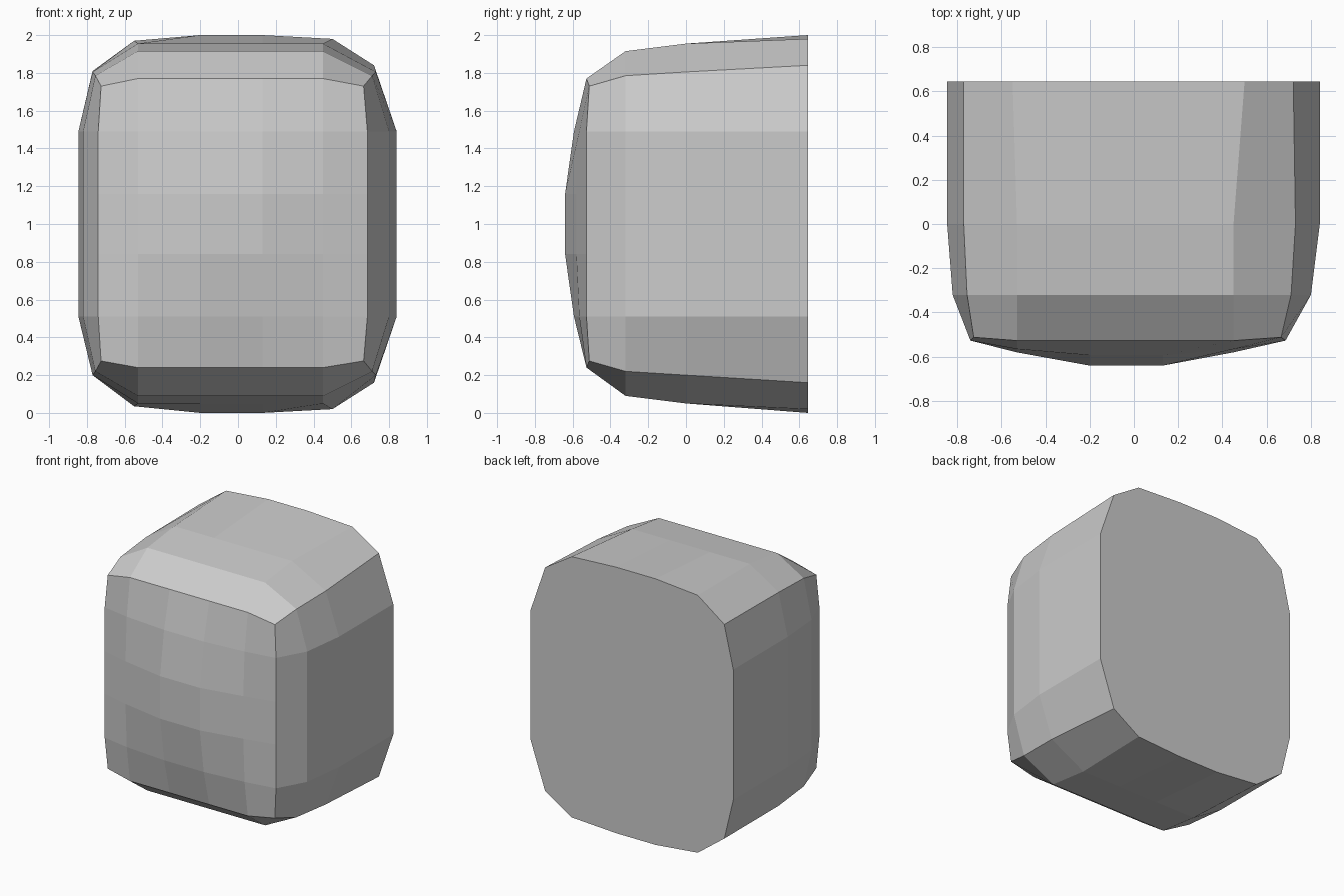
import bpy, bmesh

if "Cube" in bpy.data.objects:
    bpy.data.objects.remove(bpy.data.objects["Cube"])

XS = (-0.53, -0.2, 0.13, 0.45)   # inner columns
ZS = (0.51, 0.84, 1.16, 1.49)    # inner rows


def ring(y, left, right, cl, cr, top, bottom, ct, cb, xs=XS, y_corner=None):
    """20-point rounded outline: side x values, corner x/z values, top and bottom z rows."""
    yc = y if y_corner is None else y_corner
    pts = [(cl, yc, cb[0])]
    pts += [(x, y, z) for x, z in zip(xs, bottom)]
    pts += [(cr, yc, cb[1])]
    pts += [(right, y, z) for z in ZS]
    pts += [(cr, yc, ct[1])]
    pts += [(x, y, z) for x, z in reversed(list(zip(xs, top)))]
    pts += [(cl, yc, ct[0])]
    pts += [(left, y, z) for z in reversed(ZS)]
    return pts


bm = bmesh.new()

# Outline sections from the flat back to the rim of the front
sections = [
    ring(0.645, -0.845, 0.84, -0.77, 0.72, (1.97, 2.0, 2.0, 1.98),
         (0.035, 0.0, 0.0, 0.02), (1.81, 1.84), (0.20, 0.16),
         (-0.55, -0.2, 0.13, 0.50)),
    ring(0.0, -0.845, 0.84, -0.77, 0.73, [1.955] * 4, [0.05] * 4,
         (1.805, 1.805), (0.20, 0.20)),
    ring(-0.32, -0.82, 0.80, -0.755, 0.71, [1.915] * 4, [0.09] * 4,
         (1.785, 1.785), (0.22, 0.22)),
    ring(-0.527, -0.74, 0.685, -0.725, 0.665, [1.77] * 4, [0.24] * 4,
         (1.73, 1.73), (0.275, 0.275), y_corner=-0.512),
]
rings = [[bm.verts.new(p) for p in s] for s in sections]
for a, b in zip(rings, rings[1:]):
    for i in range(20):
        j = (i + 1) % 20
        bm.faces.new((a[i], a[j], b[j], b[i]))
bm.faces.new(rings[0])

# Domed front: 6 x 6 grid whose border is the rim
rim = rings[-1]
grid = {}
for k in range(5):
    grid[k, 0] = rim[k]
    grid[5, k] = rim[5 + k]
    grid[5 - k, 5] = rim[10 + k]
    grid[0, 5 - k] = rim[15 + k]
for i, x in enumerate(XS, 1):
    for j, z in enumerate(ZS, 1):
        outer_x, outer_z = i in (1, 4), j in (1, 4)
        y = -0.565 if outer_x and outer_z else -0.58 if outer_x else -0.593 if outer_z else -0.64
        grid[i, j] = bm.verts.new((x, y, z))
for i in range(5):
    for j in range(5):
        bm.faces.new((grid[i, j], grid[i + 1, j], grid[i + 1, j + 1], grid[i, j + 1]))

bmesh.ops.recalc_face_normals(bm, faces=bm.faces)
mesh = bpy.data.meshes.new("rounded_block")
bm.to_mesh(mesh)
bm.free()
bpy.context.collection.objects.link(bpy.data.objects.new("rounded_block", mesh))
